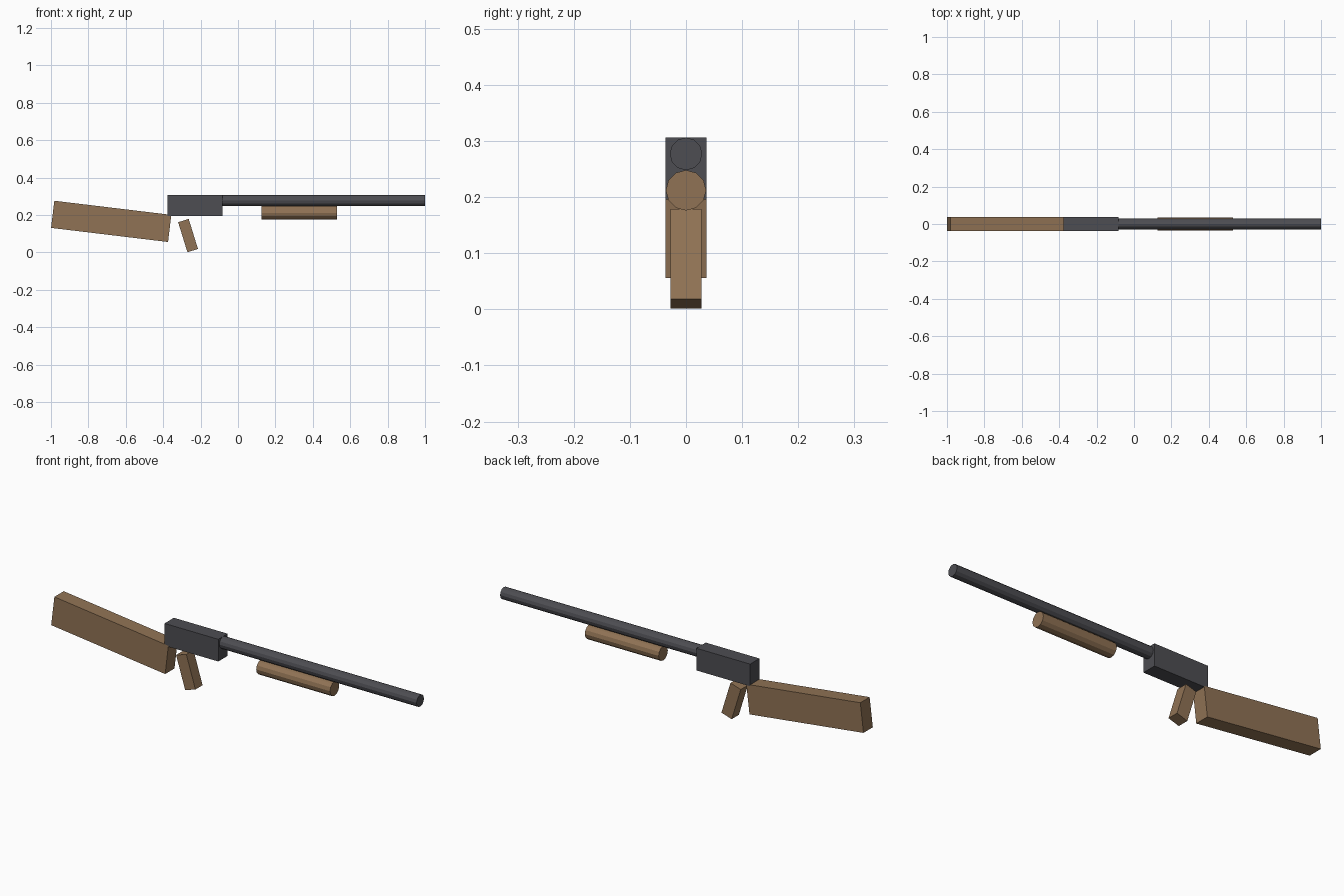
import bpy
from math import pi

if "Cube" in bpy.data.objects:
    bpy.data.objects.remove(bpy.data.objects["Cube"], do_unlink=True)


def make_material(name, color):
    mat = bpy.data.materials.new(name)
    mat.use_nodes = True
    mat.diffuse_color = (*color, 1)
    mat.node_tree.nodes["Principled BSDF"].inputs["Base Color"].default_value = (*color, 1)
    return mat


wood = make_material("brown wood", (0.28, 0.17, 0.09))
metal = make_material("dark metal", (0.075, 0.075, 0.085))


def finish(name, mat):
    obj = bpy.context.object
    obj.name = obj.data.name = name
    obj.data.materials.append(mat)
    return obj


def box(name, mat, center, size, tilt=0):
    """Box tilted around the y axis."""
    bpy.ops.mesh.primitive_cube_add(size=1, location=center, rotation=(0, tilt, 0))
    bpy.context.object.scale = size
    return finish(name, mat)


def rod(name, mat, x_start, x_end, z, radius):
    """Twelve-sided flat-shaded cylinder along x."""
    bpy.ops.mesh.primitive_cylinder_add(
        vertices=12, radius=radius, depth=x_end - x_start,
        location=((x_start + x_end) / 2, 0, z), rotation=(0, pi / 2, 0))
    return finish(name, mat)


# Metal body and barrel
box("receiver", metal, (-0.23, 0, 0.251), (0.295, 0.073, 0.11))
rod("barrel", metal, -0.16, 1.0, 0.277, 0.029)

# Wooden furniture
rod("pump_handle", wood, 0.125, 0.53, 0.212, 0.036)
box("stock", wood, (-0.678, 0, 0.166), (0.63, 0.073, 0.146), 0.12)
box("grip", wood, (-0.267, 0, 0.09), (0.059, 0.056, 0.168), -0.3)
